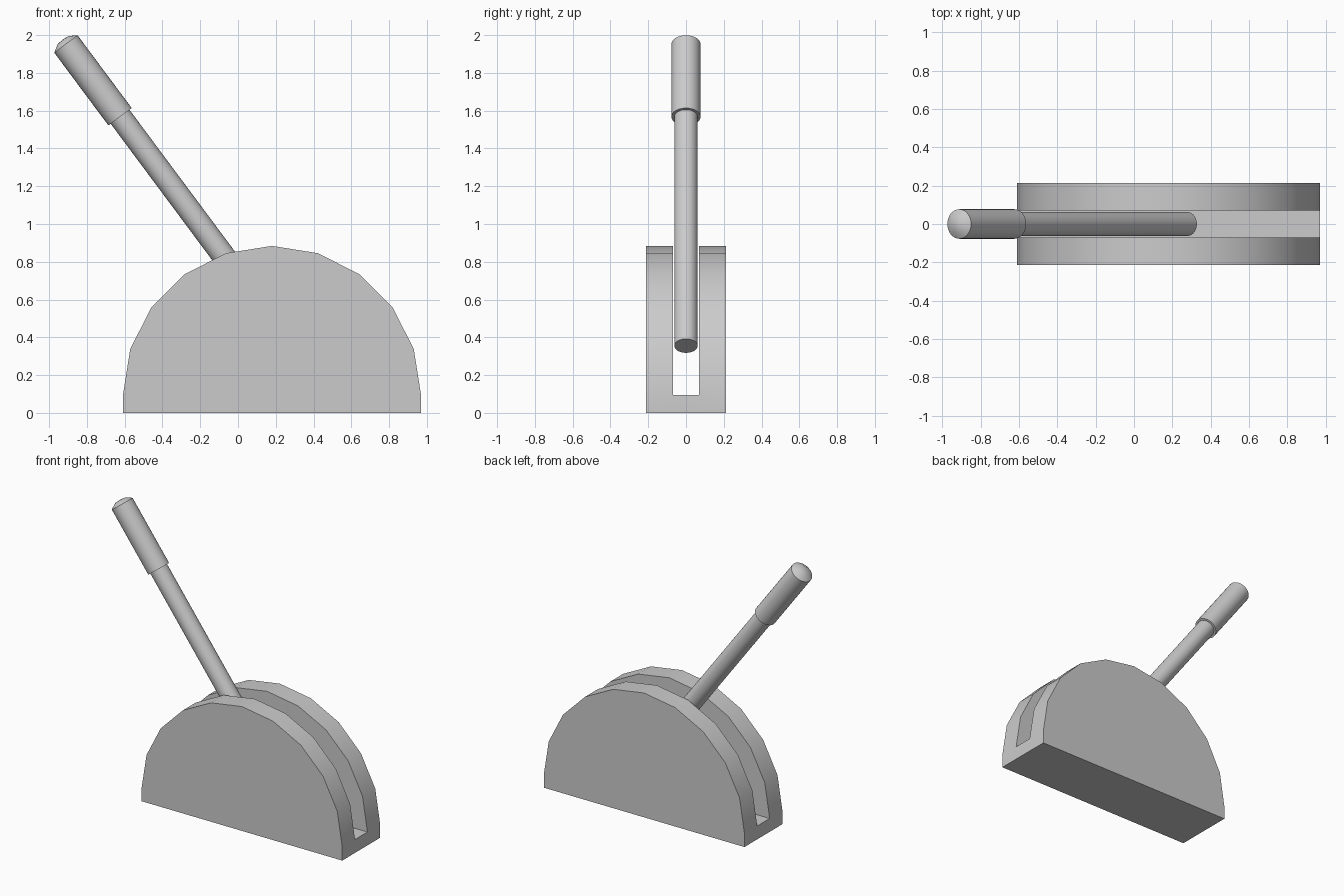
import bpy, bmesh, math
from mathutils import Vector

cube = bpy.data.objects.get("Cube")
if cube:
    bpy.data.objects.remove(cube, do_unlink=True)

grey = bpy.data.materials.new("plain grey")
grey.use_nodes = True
COLOUR = (0.6, 0.6, 0.6, 1.0)
grey.diffuse_color = COLOUR
grey.node_tree.nodes["Principled BSDF"].inputs["Base Color"].default_value = COLOUR


def finish(bm, name):
    """Turn a bmesh into a smooth-shaded object with sharp corners."""
    bmesh.ops.recalc_face_normals(bm, faces=bm.faces)
    mesh = bpy.data.meshes.new(name)
    bm.to_mesh(mesh)
    bm.free()
    mesh.materials.append(grey)
    ob = bpy.data.objects.new(name, mesh)
    bpy.context.collection.objects.link(ob)
    bpy.ops.object.select_all(action='DESELECT')
    ob.select_set(True)
    bpy.context.view_layer.objects.active = ob
    bpy.ops.object.shade_smooth_by_angle(angle=math.radians(30))
    return ob


def turned(name, profile, start, axis, sides=32):
    """Solid of revolution from (radius, distance along axis) points."""
    bm = bmesh.new()
    rings = []
    for r, t in profile:
        rings.append([bm.verts.new((r * math.cos(a), r * math.sin(a), t))
                      for a in (math.tau * i / sides for i in range(sides))])
    for low, high in zip(rings, rings[1:]):
        for i in range(sides):
            j = (i + 1) % sides
            bm.faces.new((low[i], low[j], high[j], high[i]))
    bm.faces.new(rings[0])
    bm.faces.new(rings[-1])
    ob = finish(bm, name)
    ob.rotation_euler = axis.to_track_quat('Z', 'Y').to_euler()
    ob.location = start
    return ob


# Slotted half-round base: two cheeks joined by a low floor
CX, CZ, R, STEPS = 0.18, 0.095, 0.789, 10
outline = [(CX + R, 0.0)]
outline += [(CX + R * math.cos(math.pi * i / STEPS),
             CZ + R * math.sin(math.pi * i / STEPS)) for i in range(STEPS + 1)]
outline.append((CX - R, 0.0))
n = len(outline)

bm = bmesh.new()
rings = [[bm.verts.new((x, y, z)) for x, z in outline]
         for y in (-0.213, -0.07, 0.07, 0.213)]
for ring in (rings[0], rings[3]):              # outer walls
    bm.faces.new(ring)
for ring in (rings[1], rings[2]):              # slot walls
    bm.faces.new(ring[1:n - 1])
for a, b in ((0, 1), (2, 3)):                  # rims and undersides of cheeks
    for i in range(n):
        j = (i + 1) % n
        bm.faces.new((rings[a][i], rings[a][j], rings[b][j], rings[b][i]))
for i, j in ((0, 1), (1, n - 2), (n - 2, n - 1), (n - 1, 0)):   # slot floor
    bm.faces.new((rings[1][i], rings[1][j], rings[2][j], rings[2][i]))
finish(bm, "slotted_base")

# Tilted lever with a thicker grip and a rounded cap
foot = Vector((0.278, 0.0, 0.355))
tip = Vector((-0.911, 0.0, 1.953))
axis = (tip - foot).normalized()
length = (tip - foot).length
GRIP = 0.48
turned("lever_rod", [(0.062, 0.0), (0.062, length - GRIP + 0.05)], foot, axis)
turned("lever_grip",
       [(0.077, 0.0), (0.077, GRIP), (0.037, GRIP + 0.025), (0.004, GRIP + 0.029)],
       tip - axis * GRIP, axis)
